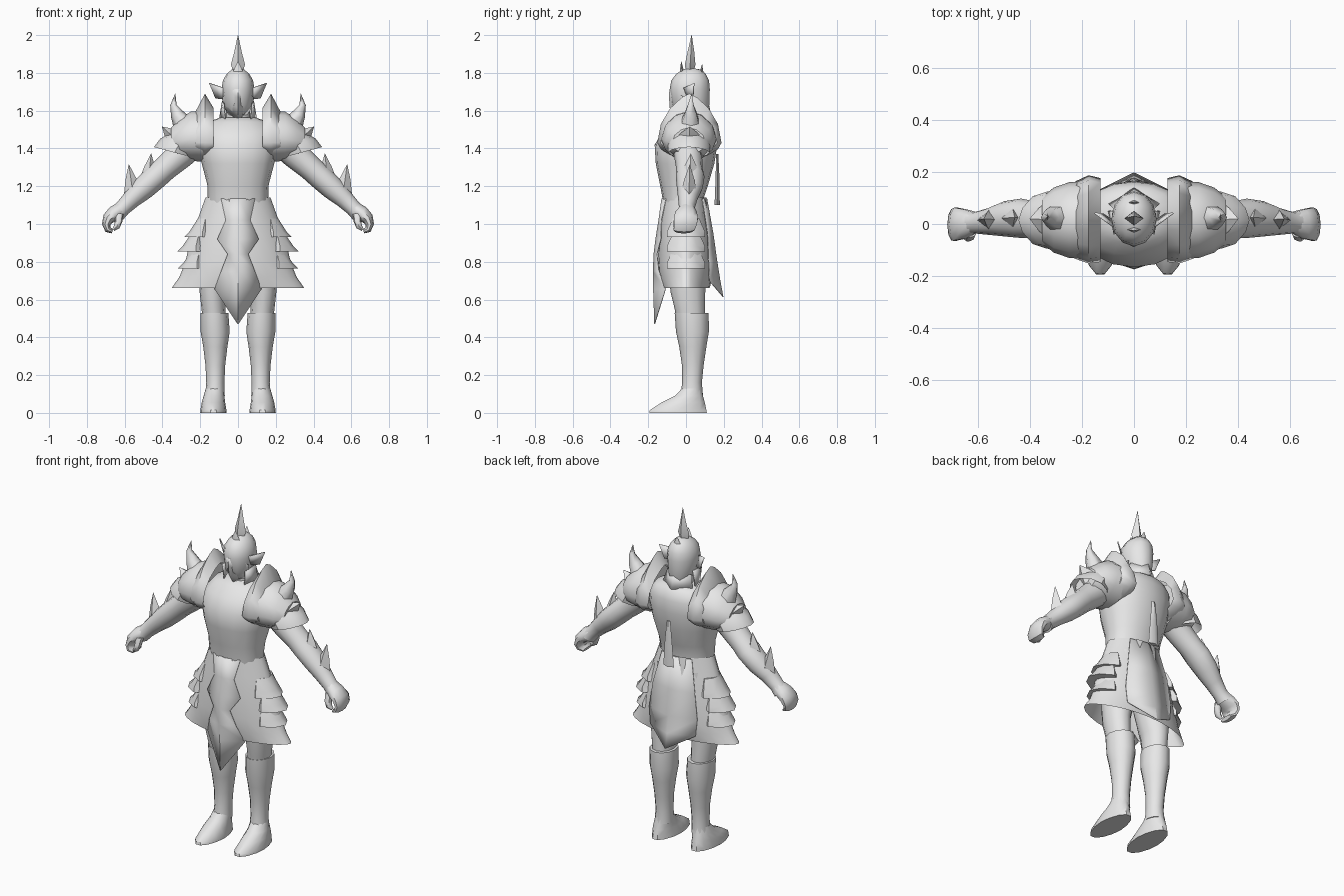
import bpy, bmesh, math
from mathutils import Vector

grey = bpy.data.materials.new("plain grey")
grey.diffuse_color = (0.8, 0.8, 0.8, 1)


def finish(name, bm, mirror=False, angle=45):
    bmesh.ops.remove_doubles(bm, verts=bm.verts, dist=0.0005)
    bmesh.ops.recalc_face_normals(bm, faces=bm.faces)
    mesh = bpy.data.meshes.new(name)
    bm.to_mesh(mesh)
    bm.free()
    mesh.materials.append(grey)
    ob = bpy.data.objects.new(name, mesh)
    bpy.context.collection.objects.link(ob)
    bpy.ops.object.select_all(action='DESELECT')
    ob.select_set(True)
    bpy.context.view_layer.objects.active = ob
    bpy.ops.object.shade_smooth_by_angle(angle=math.radians(angle))
    if mirror:
        ob.modifiers.new("mirror", 'MIRROR').use_mirror_merge = False
    return ob


def loft(name, pts, n=12, tilt=None, power=1.0, caps=(True, True), mirror=False, angle=45, low=1.0):
    """Rings (x, y, z, half width, half depth) along a path; tilt=0 keeps them level,
    low scales the width on one side of the ring."""
    bm = bmesh.new()
    rings = []
    for i, (x, y, z, a, b) in enumerate(pts):
        p, q = pts[max(i - 1, 0)], pts[min(i + 1, len(pts) - 1)]
        th = math.atan2(q[0] - p[0], q[2] - p[2]) if tilt is None else tilt
        u = Vector((math.cos(th), 0, -math.sin(th)))
        ring = []
        for k in range(n):
            t = 2 * math.pi * k / n
            c, s = math.cos(t), math.sin(t)
            co = Vector((x, y, z)) + u * a * c * (low if c > 0 else 1)
            co.y += b * math.copysign(abs(s) ** power, s)
            ring.append(bm.verts.new(co))
        rings.append(ring)
    for r, s in zip(rings, rings[1:]):
        for k in range(n):
            bm.faces.new((r[k], r[(k + 1) % n], s[(k + 1) % n], s[k]))
    if caps[0]:
        bm.faces.new(rings[0])
    if caps[1]:
        bm.faces.new(rings[-1])
    return finish(name, bm, mirror, angle)


def spike(name, base, tip, a, b, mirror=True):
    mid = [(p + q) / 2 for p, q in zip(base, tip)]
    return loft(name, [(*base, a, b), (*mid, a * .6, b * .6), (*tip, .001, .001)],
                n=4, mirror=mirror, angle=50)


def panel(name, rows, angle=45):
    """Folded cloth sheet; rows of (z, half width, y at centre, y at edge)."""
    bm = bmesh.new()
    grid = [[bm.verts.new((sx * w, yc if sx == 0 else ye, z)) for sx in (-1, 0, 1)]
            for z, w, yc, ye in rows]
    for r, s in zip(grid, grid[1:]):
        for k in range(2):
            bm.faces.new((r[k], r[k + 1], s[k + 1], s[k]))
    ob = finish(name, bm, angle=angle)
    ob.modifiers.new("thickness", 'SOLIDIFY').thickness = 0.004
    return ob


def fin(name, corners, mirror=True):
    bm = bmesh.new()
    bm.faces.new([bm.verts.new(c) for c in corners])
    ob = finish(name, bm, mirror)
    ob.modifiers.new("thickness", 'SOLIDIFY').thickness = 0.006
    return ob


# Torso and neck
loft("torso", [(0, -.01, 1.04, .15, .105), (0, -.015, 1.14, .16, .11), (0, -.01, 1.21, .163, .128),
               (0, -.005, 1.32, .192, .155), (0, 0, 1.42, .21, .166), (0, .02, 1.49, .2, .142),
               (0, .035, 1.54, .16, .11), (0, .035, 1.565, .09, .075)], n=16, tilt=0, power=.85)
loft("neck", [(0, .035, 1.54, .065, .065), (0, .03, 1.64, .06, .06)], tilt=0)

# Helmet with face mask, ear fins, neck guard and crest
loft("helmet", [(0, .035, 1.58, .055, .075), (0, .024, 1.63, .076, .1), (0, .02, 1.715, .087, .106),
                (0, .022, 1.76, .08, .1), (0, .026, 1.795, .06, .078), (0, .03, 1.818, .032, .045),
                (0, .03, 1.825, .005, .005)], tilt=0)
panel("face_mask", [(1.715, .04, -.088, -.07), (1.67, .084, -.09, -.015), (1.615, .076, -.086, -.005),
                    (1.555, .03, -.045, -.005)])
fin("ear_fin", [(.078, -.015, 1.72), (.153, .04, 1.745), (.12, .035, 1.665), (.08, .01, 1.66)])
fin("cheek_guard", [(.078, -.04, 1.64), (.085, .05, 1.65), (.1, .05, 1.56), (.07, -.035, 1.55)])
panel("neck_guard", [(1.63, .08, .122, .06), (1.55, .1, .14, .08)])
loft("crest", [(0, .02, 1.8, .025, .02), (0, .022, 1.845, .037, .028), (0, .026, 1.91, .02, .018),
               (0, .03, 2.0, .001, .001)], n=4, tilt=0, angle=25)
spike("front_crest_point", (0, -.02, 1.78), (0, -.025, 1.86), .035, .015, False)
spike("back_crest_point", (0, .08, 1.77), (0, .085, 1.845), .035, .015, False)

# Layered shoulder armour, peaked along its top ridge
loft("shoulder_collar", [(.13, .015, 1.43, .185, .162), (.175, .018, 1.43, .26, .17),
                         (.225, .015, 1.43, .165, .15)], n=16, tilt=math.pi / 2, power=1.5,
     caps=(False, True), mirror=True, angle=50, low=.35)
loft("shoulder_dome", [(.18, .015, 1.45, .15, .15), (.25, .015, 1.45, .145, .146),
                       (.31, .015, 1.44, .115, .125), (.355, .015, 1.43, .08, .088)],
     n=12, tilt=math.pi / 2, power=1.15, mirror=True, low=.8)
loft("shoulder_lower_plate", [(.265, .015, 1.47, .08, .1), (.31, .015, 1.425, .105, .112),
                              (.336, .015, 1.378, .113, .11)], n=12, tilt=math.radians(165),
     power=1.25, mirror=True, caps=(True, False), angle=35)
loft("shoulder_horn", [(.285, .02, 1.52, .06, .06), (.322, .025, 1.58, .036, .038),
                       (.342, .025, 1.63, .017, .018), (.332, .03, 1.69, .001, .001)],
     n=6, mirror=True, angle=60)
spike("shoulder_outer_point", (.33, .015, 1.45), (.402, .02, 1.515), .05, .075)

# Arms and curled hands
loft("arm", [(.2, .01, 1.47, .08, .08), (.3, .01, 1.37, .075, .075), (.385, .018, 1.295, .066, .07),
             (.435, .022, 1.25, .066, .076), (.5, .02, 1.19, .062, .068), (.56, .01, 1.135, .05, .052),
             (.61, .005, 1.085, .042, .042), (.64, .005, 1.055, .045, .05)], mirror=True)
spike("elbow_blade", (.475, .022, 1.225), (.46, .025, 1.372), .05, .06)
spike("forearm_blade", (.555, .015, 1.155), (.578, .02, 1.315), .05, .045)
loft("hand", [(.615, .005, 1.08, .04, .042), (.655, 0, 1.055, .041, .06), (.685, 0, 1.03, .033, .066),
              (.697, -.003, .998, .023, .064), (.688, -.01, .97, .018, .058),
              (.665, -.012, .96, .011, .045)], n=10, mirror=True)
loft("thumb", [(.63, -.03, 1.055, .024, .022), (.632, -.045, 1.015, .02, .021),
               (.642, -.05, .985, .016, .018), (.66, -.045, .97, .008, .01)], n=8, mirror=True)

# Flared skirt with stacked points along each side
loft("skirt", [(0, -.008, 1.14, .172, .116), (0, -.006, 1.04, .208, .128), (0, -.003, .93, .25, .141),
               (0, 0, .8, .278, .149), (0, 0, .72, .31, .143), (0, 0, .662, .35, .125)],
     n=24, tilt=0, power=1.3, caps=(False, False), angle=50)
for top, tip_x, tip_z in ((1.03, .287, .93), (.95, .322, .855), (.865, .318, .765)):
    loft("skirt_side_point", [(tip_x - .115, 0, top, .04, .07), (tip_x - .1, 0, tip_z + .03, .07, .1),
                              (tip_x - .1, 0, tip_z, .1, .1)], n=8, tilt=0, power=1.6, mirror=True)
panel("front_tabard", [(1.135, .09, -.13, -.108), (1.02, .065, -.146, -.132), (.92, .11, -.162, -.135),
                       (.84, .055, -.172, -.155), (.75, .09, -.175, -.145), (.655, .125, -.174, -.11),
                       (.47, .002, -.168, -.168)])
panel("back_tabard", [(1.135, .1, .112, .088), (.95, .14, .145, .116), (.8, .16, .166, .122),
                      (.7, .15, .182, .125), (.615, .002, .198, .198)])

# Ribbon hanging from the back
loft("back_ribbon", [(0, .165, 1.1, .035, .014), (0, .167, 1.25, .024, .01), (0, .165, 1.37, .012, .006)],
     n=4, tilt=0)

# Legs, boots and pointed feet
loft("thigh", [(.085, 0, 1.06, .085, .1), (.115, .005, .8, .1, .1), (.135, .01, .64, .068, .092),
               (.13, .02, .55, .063, .08), (.125, .025, .48, .06, .075)], tilt=0, mirror=True)
loft("boot", [(.125, .03, .53, .074, .09), (.121, .034, .43, .077, .087), (.12, .036, .35, .064, .072),
              (.12, .036, .25, .052, .057), (.12, .032, .16, .048, .052), (.122, .03, .09, .052, .06)],
     tilt=0, mirror=True)
loft("foot", [(.13, -.042, 0, .07, .157), (.13, -.042, .015, .069, .154), (.13, -.015, .055, .062, .118),
              (.127, .015, .09, .055, .077), (.122, .031, .13, .049, .053)], n=14, tilt=0,
     power=1.15, mirror=True)
